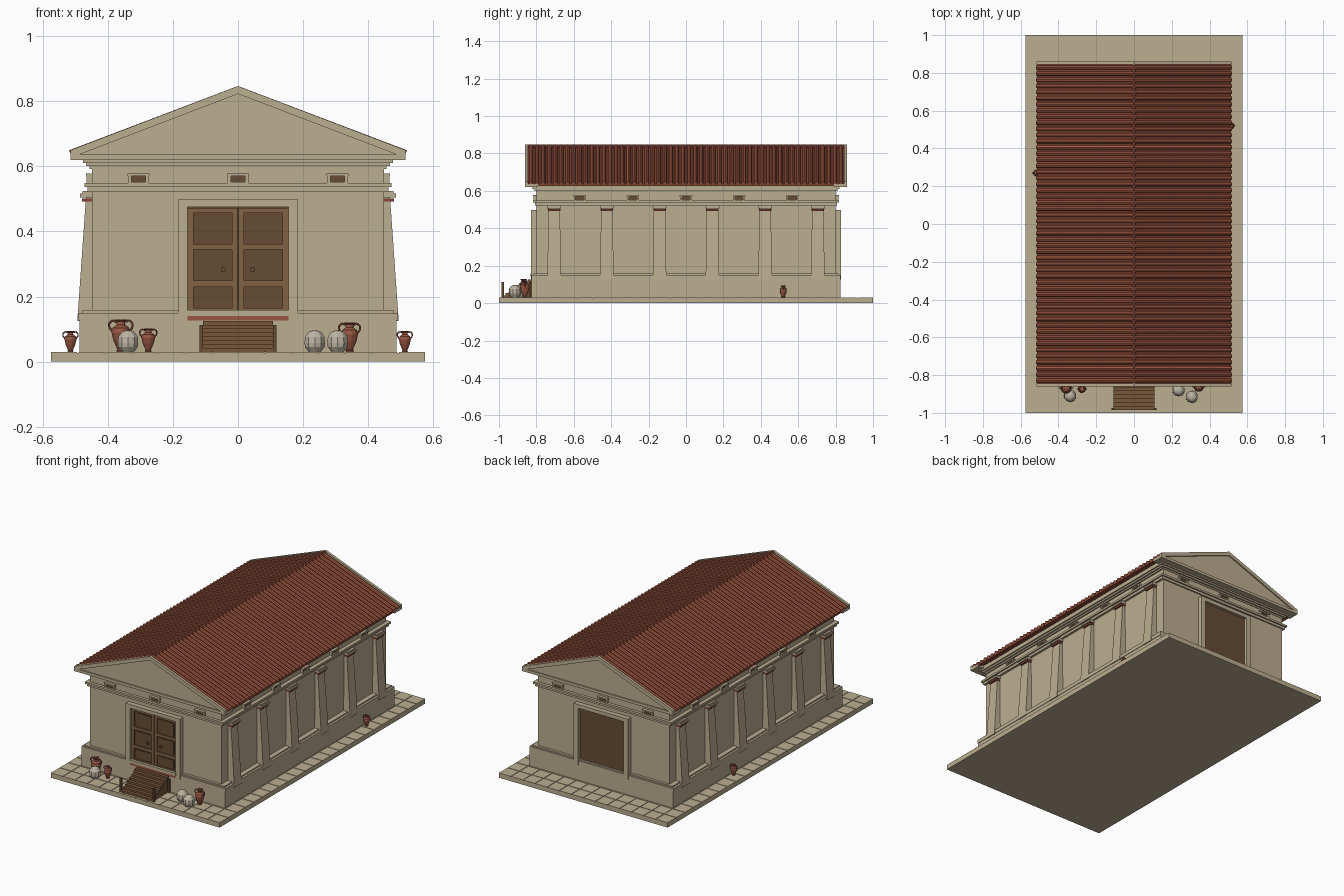
import bpy, bmesh, math
from mathutils import Matrix, Vector

if "Cube" in bpy.data.objects:
    bpy.data.objects.remove(bpy.data.objects["Cube"])


def material(name, r, g, b):
    m = bpy.data.materials.new(name)
    m.diffuse_color = (r, g, b, 1)
    m.use_nodes = True
    m.node_tree.nodes["Principled BSDF"].inputs["Base Color"].default_value = m.diffuse_color
    return m


STONE = material("tan stone", 0.50, 0.42, 0.28)
TILE = material("terracotta tile", 0.36, 0.10, 0.055)
TILE_DARK = material("dark terracotta", 0.24, 0.06, 0.035)
CLAY = material("pot clay", 0.31, 0.095, 0.055)
WOOD_DARK = material("dark door wood", 0.13, 0.073, 0.033)
WOOD = material("door wood", 0.22, 0.125, 0.06)
STAIR = material("stair wood", 0.19, 0.095, 0.042)
SACK = material("cream sack", 0.50, 0.46, 0.36)


def finish(name, bm, mat):
    bmesh.ops.recalc_face_normals(bm, faces=bm.faces)
    me = bpy.data.meshes.new(name)
    bm.to_mesh(me)
    bm.free()
    me.materials.append(mat)
    ob = bpy.data.objects.new(name, me)
    bpy.context.collection.objects.link(ob)
    return ob


def boxes(name, items, mat):
    """Each item is x0, x1, y0, y1, z0, z1."""
    bm = bmesh.new()
    for x0, x1, y0, y1, z0, z1 in items:
        mx = Matrix.Translation(((x0 + x1) / 2, (y0 + y1) / 2, (z0 + z1) / 2))
        bmesh.ops.create_cube(bm, size=1, matrix=mx @ Matrix.Diagonal((x1 - x0, y1 - y0, z1 - z0, 1)))
    return finish(name, bm, mat)


def block(x, y, z0, z1):
    return (-x, x, -y, y, z0, z1)


def prism(name, outline, spans, mat):
    """Extrude an xz outline along y over each span."""
    bm = bmesh.new()
    for y0, y1 in spans:
        a = [bm.verts.new((x, y0, z)) for x, z in outline]
        b = [bm.verts.new((x, y1, z)) for x, z in outline]
        bm.faces.new(a)
        bm.faces.new(b[::-1])
        for i in range(len(a)):
            j = (i + 1) % len(a)
            bm.faces.new((a[i], a[j], b[j], b[i]))
    return finish(name, bm, mat)


def lathe(name, profile, loc, scale, sides, mat):
    bm = bmesh.new()
    rings = []
    for r, z in profile:
        rings.append([bm.verts.new((loc[0] + r * scale * math.cos(2 * math.pi * (i + .5) / sides),
                                    loc[1] + r * scale * math.sin(2 * math.pi * (i + .5) / sides),
                                    loc[2] + z * scale)) for i in range(sides)])
    for a, b in zip(rings, rings[1:]):
        for i in range(sides):
            j = (i + 1) % sides
            bm.faces.new((a[i], a[j], b[j], b[i]))
    bm.faces.new(rings[0][::-1])
    bm.faces.new(rings[-1])
    return finish(name, bm, mat)


def rod(bm, p, q, r, sides):
    p, q = Vector(p), Vector(q)
    d = q - p
    mx = Matrix.Translation((p + q) / 2) @ d.to_track_quat('Z', 'Y').to_matrix().to_4x4()
    bmesh.ops.create_cone(bm, cap_ends=True, segments=sides, radius1=r, radius2=r, depth=d.length, matrix=mx)


# Paved ground slab
boxes("base_slab", [block(.575, 1, 0, .027)], STONE)
NX, NY = 14, 24
tx, ty = 1.15 / NX, 2 / NY
paving = []
for i in range(NX):
    for j in range(NY):
        x, y = -.575 + i * tx, -1 + j * ty
        if abs(x + tx / 2) < .43 and abs(y + ty / 2) < .76:
            continue
        paving.append((x + .002 * (i > 0), x + tx - .002 * (i < NX - 1),
                       y + .002 * (j > 0), y + ty - .002 * (j < NY - 1), .026, .03))
boxes("paving_stones", paving, STONE)

# Podium, walls and stepped mouldings
boxes("podium", [block(.488, .825, .02, .127)], STONE)
boxes("base_moulding", [block(.491, .825, .127, .15), block(.478, .815, .15, .158)], STONE)
boxes("walls", [block(.449, .80, .12, .63)], STONE)
boxes("entablature", [block(.463, .808, .522, .537), block(.472, .817, .537, .549),
                      block(.457, .803, .592, .601), block(.468, .812, .601, .611),
                      block(.476, .82, .611, .622)], STONE)

# Tapered side pilasters with plinths and banded capitals
bm = bmesh.new()
caps, bands = [], []
for s in (-1, 1):
    for k in range(6):
        y = -.705 + k * .282
        lo = [bm.verts.new((s * x, y + dy, .125)) for x, dy in ((.44, -.036), (.494, -.036), (.494, .036), (.44, .036))]
        hi = [bm.verts.new((s * x, y + dy, .525)) for x, dy in ((.44, -.031), (.466, -.031), (.466, .031), (.44, .031))]
        bm.faces.new(lo)
        bm.faces.new(hi)
        for i in range(4):
            j = (i + 1) % 4
            bm.faces.new((lo[i], lo[j], hi[j], hi[i]))
        xs = lambda e: sorted((s * .44, s * e))
        caps.append((*xs(.485), y - .038, y + .038, .505, .516))
        caps.append((*xs(.478), y - .035, y + .035, .516, .524))
        bands.append((*xs(.479), y - .034, y + .034, .492, .502))
finish("pilasters", bm, STONE)
boxes("pilaster_capitals", caps, STONE)
boxes("capital_bands", bands, TILE_DARK)

# Frieze vents: stone frame around a dark recess
frames, holes = [], []
def vent(cx, cy, s, along_x):
    def part(u0, u1, d0, d1, z0, z1):
        if along_x:
            return (cx + u0, cx + u1, *sorted((s * (cy + d0), s * (cy + d1))), z0, z1)
        return (*sorted((s * (cx + d0), s * (cx + d1))), cy + u0, cy + u1, z0, z1)
    frames.append(part(-.034, .034, -.01, .018, .57, .578))
    frames.append(part(-.032, .032, -.01, .016, .545, .552))
    for u in (-.032, .022):
        frames.append(part(u, u + .01, -.01, .016, .545, .575))
    holes.append(part(-.023, .023, -.01, .007, .55, .572))
for s in (-1, 1):
    for x in (-.306, 0, .306):
        vent(x, .80, s, True)
    for k in range(-2, 3):
        vent(.449, k * .284, s, False)
boxes("frieze_vent_frames", frames, STONE)
boxes("frieze_vent_recesses", holes, WOOD_DARK)

# Doorways: frames at both ends
surround = []
for s in (-1, 1):
    ys = sorted((s * .79, s * .829))
    surround += [(-.185, -.155, *ys, .125, .498), (.155, .185, *ys, .125, .498), (-.155, .155, *ys, .475, .498)]
boxes("door_surrounds", surround, STONE)
boxes("door_sill", [(-.157, .157, -.832, -.79, .14, .158)], STONE)
boxes("sill_trim", [(-.157, .157, -.829, -.79, .126, .14)], CLAY)
boxes("back_door", [(-.155, .155, .79, .812, .125, .475)], WOOD_DARK)

# Front double door: dark panels behind lighter stiles and rails
boxes("front_door_panels", [(-.155, .155, -.808, -.79, .15, .475)], WOOD_DARK)
rails, knobs, trims = [], [], []
for s in (-1, 1):
    for a, b in ((.002, .018), (.137, .155)):
        rails.append((*sorted((s * a, s * b)), -.816, -.80, .158, .472))
    for z0, z1 in ((.158, .165), (.23, .249), (.344, .362), (.457, .472)):
        rails.append((*sorted((s * .018, s * .137)), -.816, -.80, z0, z1))
    for z0, z1 in ((.165, .23), (.249, .344), (.362, .457)):
        trims.append((*sorted((s * .026, s * .129)), -.811, -.80, z0 + .008, z1 - .008))
    knobs.append((s * .045 - .006, s * .045 + .006, -.82, -.80, .277, .289))
boxes("front_door_rails", rails, WOOD)
boxes("front_door_raised_panels", trims, WOOD_DARK)
boxes("door_handles", knobs, WOOD_DARK)

# Wooden steps with stringers and corner posts
N = 8
steps = []
for k in range(N):
    y0 = -.985 + k * .16 / N
    z = .03 + (k + 1) * .095 / N
    steps.append((-.108, .108, y0, -.82, z - .095 / N, z))
boxes("steps", steps, STAIR)
boxes("step_posts", [(s * .113 - .006, s * .113 + .006, y - .006, y + .006, .03, .112)
                     for s in (-1, 1) for y in (-.98, -.834)], WOOD_DARK)

# Pediments: tympanum behind a raking cornice
prism("tympanum", [(-.50, .622), (.50, .622), (.50, .64), (0, .83), (-.50, .64)],
      [(-.852, -.79), (.79, .852)], STONE)
prism("gable_core", [(-.474, .615), (.474, .615), (.474, .638), (0, .82), (-.474, .638)], [(-.80, .80)], STONE)
for s in (-1, 1):
    prism("raking_cornice", [(0, .823), (s * .515, .626), (s * .515, .65), (0, .847)],
          [(-.86, -.845), (.845, .86)], STONE)
boxes("pediment_sills", [(-.515, .515, -.86, -.79, .62, .637), (-.515, .515, .79, .86, .62, .637)], STONE)

# Roof deck, rounded tile ribs down each slope and ridge cap
prism("roof_deck", [(-.513, .638), (0, .834), (.513, .638), (.513, .627), (0, .82), (-.513, .627)],
      [(-.845, .845)], TILE_DARK)
bm = bmesh.new()
RIBS = 52
for k in range(RIBS):
    y = -.845 + (k + .5) * 1.69 / RIBS
    for s in (-1, 1):
        rod(bm, (0, y, .835), (s * .515, y, .639), .0115, 8)
finish("roof_tile_ribs", bm, TILE)
bm = bmesh.new()
rod(bm, (0, -.85, .837), (0, .85, .837), .01, 8)
finish("ridge_cap", bm, TILE_DARK)

# Two-handled clay jars
JAR = [(.13, 0), (.15, .04), (.12, .08), (.24, .35), (.30, .6), (.26, .74), (.14, .83),
       (.13, .93), (.19, .97), (.19, 1), (.12, 1), (.11, .93)]
for x, y, h in ((-.36, -.868, .10), (-.276, -.873, .072), (.343, -.862, .09),
                (-.515, .27, .064), (.513, .52, .064)):
    lathe("jar", JAR, (x, y, .03), h, 12, CLAY)
    bm = bmesh.new()
    for s in (-1, 1):
        path = [(.13, .92), (.26, .97), (.36, .88), (.36, .76), (.27, .64)]
        pts = [(x + s * u * h, y, .03 + v * h) for u, v in path]
        for p, q in zip(pts, pts[1:]):
            rod(bm, p, q, .035 * h, 6)
    finish("jar_handles", bm, CLAY)

# Plump sacks beside the steps
for x, y in ((-.338, -.91), (.236, -.88), (.306, -.915)):
    lathe("sack", [(.6, 0), (.95, .45), (1, .8), (.95, 1.4), (.62, 1.85), (.25, 2)], (x, y, .03), .033, 10, SACK)
